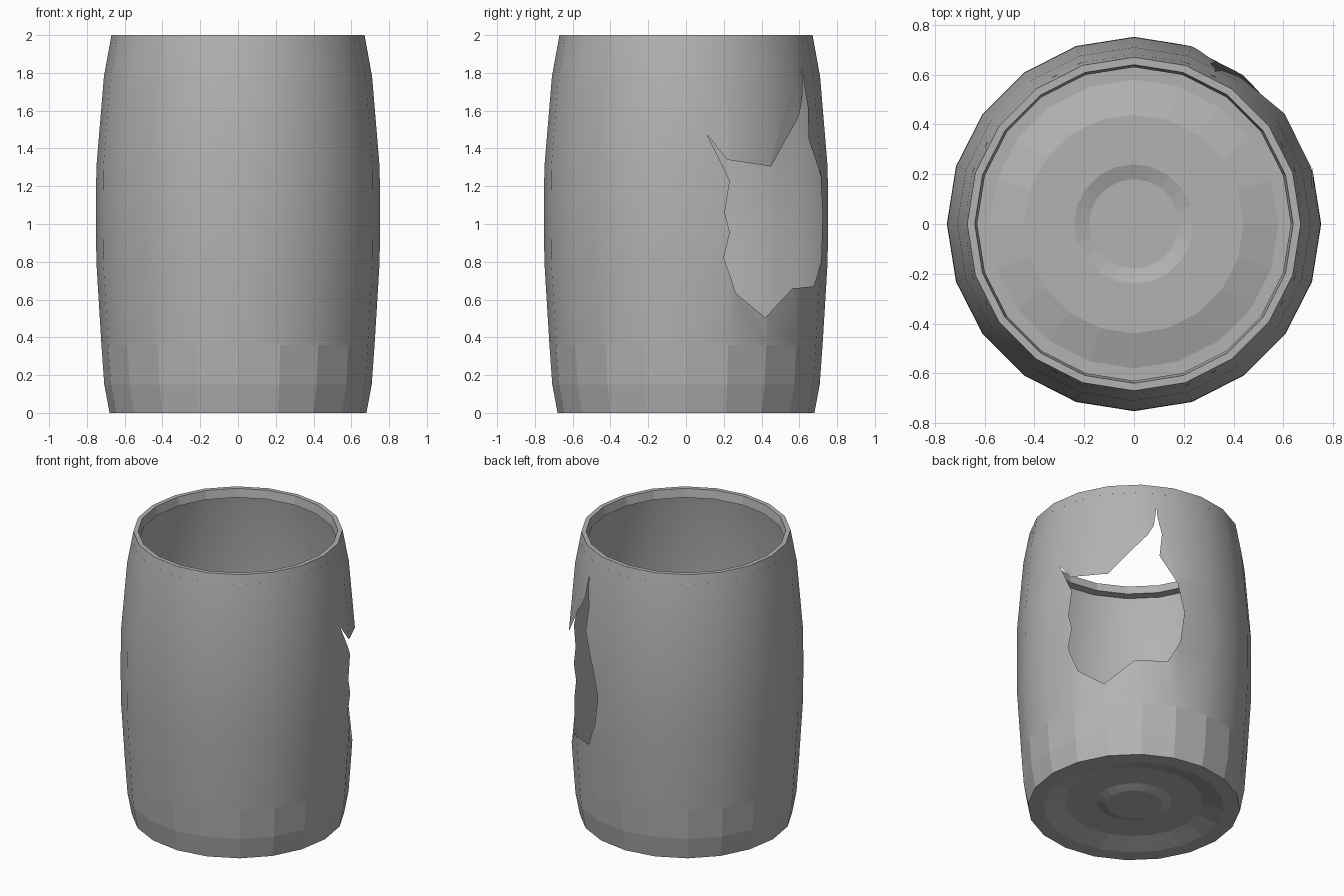
import bpy, bmesh, math
from mathutils import Vector
from mathutils.geometry import delaunay_2d_cdt

if "Cube" in bpy.data.objects:
    bpy.data.objects.remove(bpy.data.objects["Cube"])

SIDES = 20
# barrel side profile: (radius, height)
WALL = [(0.68, 0), (0.708, 0.15), (0.723, 0.36), (0.75, 0.8), (0.752, 1.05),
        (0.75, 1.3), (0.71, 1.78), (0.67, 2.0)]
# ragged hole outline: (angle in degrees from +x, height)
HOLE = [(9, 1.47), (18, 1.23), (15.9, 1.06), (18, 0.955), (15.5, 0.82),
        (21, 0.635), (35, 0.505), (50, 0.66), (67, 0.67), (73.5, 0.83),
        (75.7, 1.05), (72, 1.25), (63, 1.45), (64.5, 1.62), (62.3, 1.75),
        (62, 1.83), (60.3, 1.68), (57, 1.6), (37, 1.305), (17, 1.34)]

grey = bpy.data.materials.new("weathered_grey")
grey.diffuse_color = (0.45, 0.45, 0.45, 1)
grey.use_nodes = True
grey.node_tree.nodes["Principled BSDF"].inputs["Base Color"].default_value = grey.diffuse_color


def finish(name, bm):
    me = bpy.data.meshes.new(name)
    bm.to_mesh(me)
    bm.free()
    me.materials.append(grey)
    ob = bpy.data.objects.new(name, me)
    bpy.context.collection.objects.link(ob)
    return ob


def radius_at(z):
    for (r0, z0), (r1, z1) in zip(WALL, WALL[1:]):
        if z <= z1 + 1e-5:
            return r0 + (r1 - r0) * (z - z0) / (z1 - z0)
    return WALL[-1][0]


def corner(i, r):
    a = math.tau * (i % SIDES) / SIDES
    return Vector((r * math.cos(a), r * math.sin(a), 0))


def wrap(u, z):
    """Place an unrolled point (facet number, height) on the faceted barrel."""
    if abs(u - round(u)) < 1e-4:
        u = round(u)
    i = math.floor(u)
    r = radius_at(z)
    return corner(i, r).lerp(corner(i + 1, r), u - i) + Vector((0, 0, z))


def lathe(name, profile, cap=False):
    bm = bmesh.new()
    rings = [[bm.verts.new(corner(i, r) + Vector((0, 0, z))) for i in range(SIDES)]
             for r, z in profile]
    for a, b in zip(rings, rings[1:]):
        for i in range(SIDES):
            j = (i + 1) % SIDES
            bm.faces.new((a[i], a[j], b[j], b[i]))
    if cap:
        bm.faces.new(rings[-1])
    return finish(name, bm)


# wall: unrolled grid, cut by the hole outline, then wrapped round
rows = len(WALL)
pts = [Vector((i, z)) for i in range(SIDES + 1) for _, z in WALL]
faces = [[i * rows + j, (i + 1) * rows + j, (i + 1) * rows + j + 1, i * rows + j + 1]
         for i in range(SIDES) for j in range(rows - 1)]
hole_id = len(faces)
faces.append(list(range(len(pts), len(pts) + len(HOLE))))
pts += [Vector((a * SIDES / 360, z)) for a, z in HOLE]
out = delaunay_2d_cdt(pts, [], faces, 4, 1e-5)

bm = bmesh.new()
verts = [bm.verts.new(wrap(p.x, p.y)) for p in out[0]]
for f, origin in zip(out[2], out[5]):
    if origin and hole_id not in origin:
        bm.faces.new([verts[k] for k in f])
bmesh.ops.delete(bm, geom=[v for v in bm.verts if not v.link_faces], context='VERTS')
bmesh.ops.remove_doubles(bm, verts=bm.verts[:], dist=1e-4)
# smooth above, faceted band round the foot
for f in bm.faces:
    f.smooth = f.calc_center_median().z > 0.36
finish("barrel_wall", bm)

# rim lip folded into the opening
lathe("rim_lip", [(0.67, 2.0), (0.64, 2.0), (0.63, 1.94), (0.682, 1.935)])

# stepped floor
lathe("barrel_floor", [(0.68, 0), (0.58, 0), (0.44, 0.04), (0.24, 0.04), (0.18, 0.02)], cap=True)
